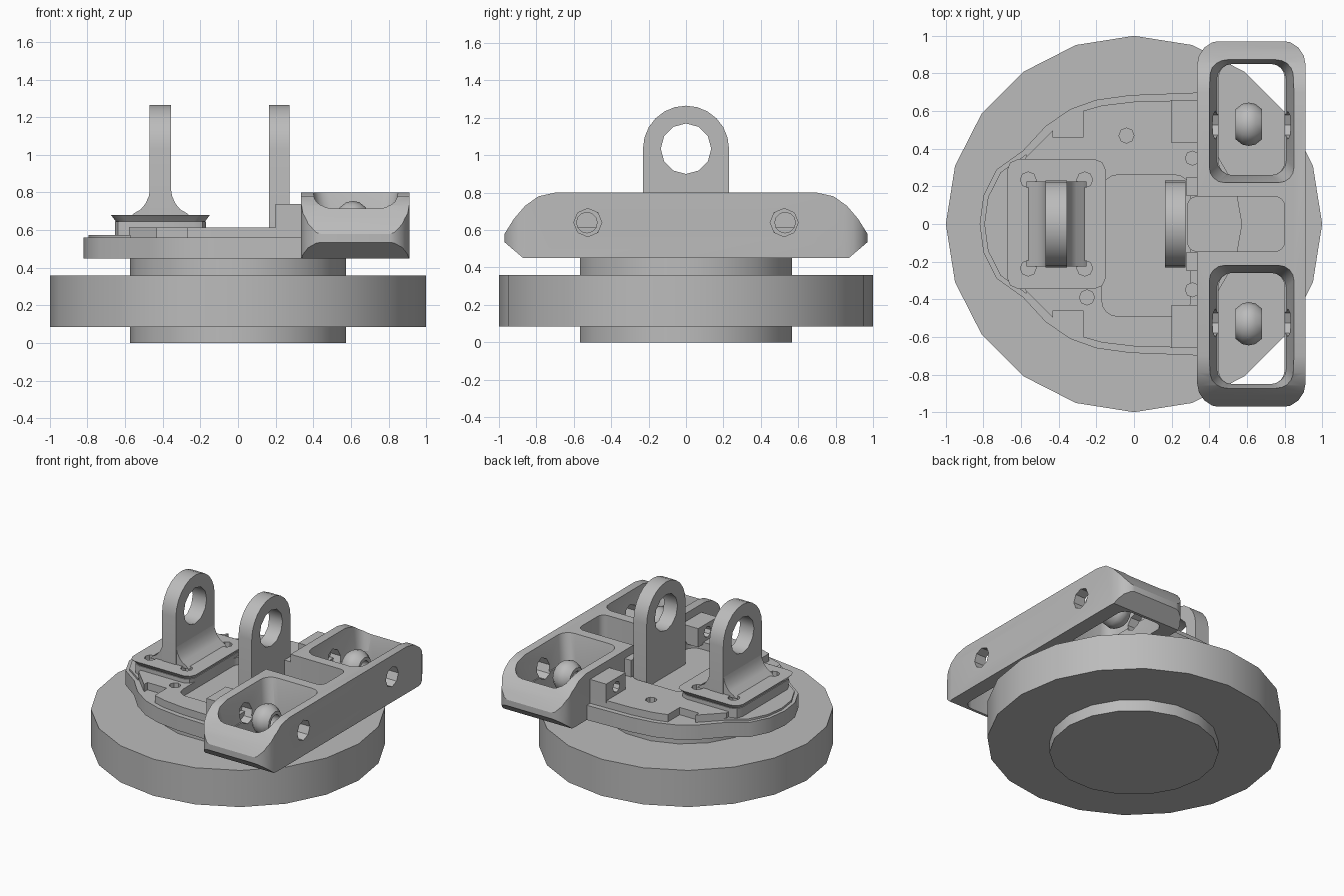
import bpy, bmesh, math
from mathutils import Vector

cube = bpy.data.objects.get("Cube")
if cube:
    bpy.data.objects.remove(cube)

metal = bpy.data.materials.new("plain grey metal")
metal.use_nodes = True
GREY = (0.5, 0.5, 0.5, 1)
metal.diffuse_color = GREY
metal.node_tree.nodes["Principled BSDF"].inputs["Base Color"].default_value = GREY


def finish(name, bm):
    bmesh.ops.recalc_face_normals(bm, faces=bm.faces)
    mesh = bpy.data.meshes.new(name)
    bm.to_mesh(mesh)
    bm.free()
    mesh.materials.append(metal)
    obj = bpy.data.objects.new(name, mesh)
    bpy.context.collection.objects.link(obj)
    return obj


def prism(name, pts, lo, hi, axis="z", grow=0.0):
    """Extrude a 2D outline; grow flares the far end outwards."""
    mid = sum((Vector(p) for p in pts), Vector((0, 0))) / len(pts)
    bm = bmesh.new()
    rings = []
    for h, g in ((lo, 0), (hi, grow)):
        ring = []
        for p in pts:
            a, b = Vector(p) + Vector([math.copysign(g, c) for c in Vector(p) - mid])
            co = {"z": (a, b, h), "x": (h, a, b), "y": (a, h, b)}[axis]
            ring.append(bm.verts.new(co))
        rings.append(ring)
    bm.faces.new(rings[0])
    bm.faces.new(rings[1])
    for i in range(len(pts)):
        j = (i + 1) % len(pts)
        bm.faces.new((rings[0][i], rings[0][j], rings[1][j], rings[1][i]))
    return finish(name, bm)


def circle(cx, cy, r, n=12):
    return [(cx + r * math.cos(2 * math.pi * i / n), cy + r * math.sin(2 * math.pi * i / n))
            for i in range(n)]


def rounded(x0, x1, y0, y1, r, n=4):
    pts = []
    corners = ((x1 - r, y1 - r), (x0 + r, y1 - r), (x0 + r, y0 + r), (x1 - r, y0 + r))
    for q, (cx, cy) in enumerate(corners):
        for i in range(n + 1):
            a = math.pi / 2 * (q + i / n)
            pts.append((cx + r * math.cos(a), cy + r * math.sin(a)))
    return pts


def boolean(obj, tool, op="DIFFERENCE"):
    mod = obj.modifiers.new("bool", "BOOLEAN")
    mod.operation, mod.object, mod.solver = op, tool, "EXACT"
    bpy.context.view_layer.update()
    graph = bpy.context.evaluated_depsgraph_get()
    mesh = bpy.data.meshes.new_from_object(obj.evaluated_get(graph))
    obj.modifiers.clear()
    obj.data = mesh
    bpy.data.objects.remove(tool)


def mirrored(half):
    return half + [(x, -y) for x, y in reversed(half) if y]


# Flywheel disc and hub
prism("disc", circle(0, 0, 1, 20), 0.085, 0.36)
prism("hub", circle(0, 0, 0.575, 18), 0, 0.47)

# Carrier plate with a lower outer ledge and a raised deck
edge = [(-0.82, 0), (-0.8, 0.15), (-0.73, 0.29), (-0.59, 0.39), (-0.47, 0.52),
        (-0.34, 0.61), (-0.2, 0.66), (-0.02, 0.685), (0.38, 0.7)]
ledge = prism("carrier_plate", mirrored(edge), 0.45, 0.56)
inner = [(-0.58, 0), (-0.58, 0.35), (-0.43, 0.5), (-0.31, 0.59), (-0.17, 0.63),
         (0, 0.65), (0.38, 0.66)]
deck = prism("raised_deck", mirrored(inner), 0.555, 0.615)
rim = prism("left_rim", mirrored([(x * 0.97, y * 0.95) for x, y in edge[:4]]), 0.555, 0.575)
boolean(deck, prism("cut", rounded(-0.17, 0.3, -0.49, 0.26, 0.08), 0.53, 0.7))
for s in (1, -1):
    notch = [(-0.43, 0.46 * s), (-0.27, 0.46 * s), (-0.27, 0.8 * s), (-0.43, 0.8 * s)]
    boolean(deck, prism("cut", notch, 0.53, 0.7))
for x, y in ((-0.04, 0.47), (-0.25, -0.39)):
    boolean(deck, prism("cut", circle(x, y, 0.04, 8), 0.58, 0.7))
for part in (ledge, deck):
    boolean(part, prism("cut", rounded(0.285, 0.8, -0.145, 0.145, 0.05), 0.4, 0.9))


# Bearing lugs: upright ears with a round top and a bore
def lug(name, x0, x1, bottom):
    arch = [(0.23 * math.cos(math.pi * i / 12), 1.035 + 0.23 * math.sin(math.pi * i / 12))
            for i in range(13)]
    ear = prism(name, [(0.23, bottom)] + arch + [(-0.23, bottom)], x0, x1, "x")
    boolean(ear, prism("cut", circle(0, 1.035, 0.135, 12), x0 - 0.1, x1 + 0.1, "x"))
    return ear


lug("left_lug", -0.47, -0.355, 0.6)
lug("right_lug", 0.165, 0.275, 0.5)

# Bolted foot of the left lug, with a curved fillet up to the ear
C = -0.412
foot = prism("lug_foot", rounded(-0.655, -0.17, -0.325, 0.325, 0.06, 2), 0.56, 0.645)
crown = prism("foot_crown", rounded(-0.645, -0.18, -0.315, 0.315, 0.06, 2), 0.64, 0.68, grow=-0.03)
for dx in (-0.15, 0.15):
    for y in (-0.235, 0.235):
        for part in (foot, crown):
            boolean(part, prism("cut", circle(C + dx, y, 0.042, 8), 0.62, 0.75))
side = [(0.16, 0.67), (0.14, 0.69), (0.105, 0.71), (0.08, 0.74), (0.062, 0.78), (0.055, 0.82)]
prism("foot_fillet", [(C + x, z) for x, z in side] + [(C - x, z) for x, z in reversed(side)],
      -0.225, 0.225, "y")

# Cross bar: side profile trimmed to a rounded plan, then pocketed
half = [(0.87, 0.45), (0.97, 0.535), (0.97, 0.58), (0.92, 0.66), (0.86, 0.73), (0.79, 0.78), (0.7, 0.8)]
bar = prism("cross_bar", half + [(-y, z) for y, z in reversed(half)], 0.3, 0.95, "x")
boolean(bar, prism("cut", rounded(0.335, 0.912, -0.975, 0.975, 0.13), 0.4, 0.9), "INTERSECT")
boolean(bar, prism("cut", rounded(0.2, 0.8, -0.145, 0.145, 0.05), 0.4, 0.9))
for s in (1, -1):
    y0, y1 = sorted((0.26 * s, 0.85 * s))
    boolean(bar, prism("cut", rounded(0.45, 0.8, y0, y1, 0.07), 0.4, 0.9))
    boolean(bar, prism("cut", rounded(0.44, 0.81, y0, y1, 0.08), 0.6, 0.85, grow=0.05))
    boolean(bar, prism("cut", circle(0.525 * s, 0.64, 0.075, 8), 0.2, 1.0, "x"))


# Barrel-shaped ball joints with a bore along x
def ball(name, x, y, z):
    profile = [(-0.07, 0.055), (-0.07, 0.08), (-0.035, 0.108), (0, 0.115),
               (0.035, 0.108), (0.07, 0.08), (0.07, 0.055)]
    n = 12
    bm = bmesh.new()
    rings = [[bm.verts.new((x + dx, y + a, z + b)) for a, b in circle(0, 0, r, n)]
             for dx, r in profile]
    for k, ring in enumerate(rings):
        nxt = rings[(k + 1) % len(rings)]
        for i in range(n):
            j = (i + 1) % n
            bm.faces.new((ring[i], ring[j], nxt[j], nxt[i]))
    finish(name, bm)


for label, s in (("back", 1), ("front", -1)):
    ball(label + "_ball_joint", 0.61, 0.53 * s, 0.64)
    # Drilled corner block beside the bar
    y0, y1 = sorted((0.43 * s, 0.66 * s))
    block = prism(label + "_corner_block", [(0.2, y0), (0.35, y0), (0.35, y1), (0.2, y1)], 0.6, 0.74)
    boolean(block, prism("cut", circle(0.54 * s, 0.675, 0.04, 8), 0.1, 0.3, "x"))
    # Web joining the bar to the deck beside the right lug
    w0, w1 = sorted((0.15 * s, 0.25 * s))
    prism(label + "_web", [(0.28, w0), (0.37, w0), (0.37, w1), (0.28, w1)], 0.55, 0.74)
    # Bolt heads by the web
    prism(label + "_bolt", circle(0.31, 0.35 * s, 0.04, 8), 0.6, 0.625)

# Smooth rounded walls, keep hard edges
for obj in bpy.context.collection.objects:
    if obj.type == "MESH" and metal.name in obj.data.materials:
        obj.data.shade_smooth()
        obj.data.set_sharp_from_angle(angle=math.radians(32))
